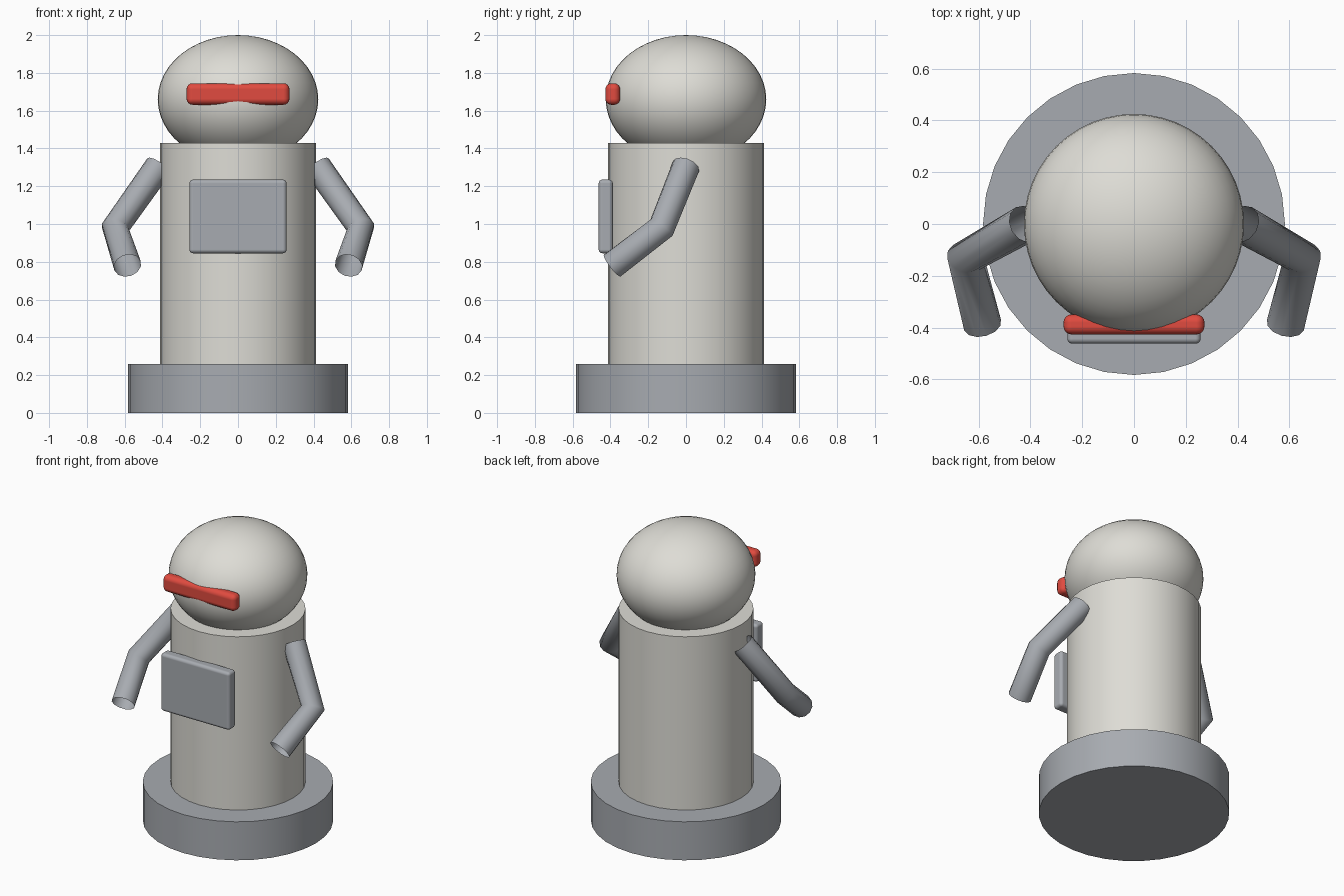
import bpy
import math

cube = bpy.data.objects.get("Cube")
if cube:
    bpy.data.objects.remove(cube, do_unlink=True)


def material(name, rgb):
    mat = bpy.data.materials.new(name)
    mat.use_nodes = True
    mat.diffuse_color = (*rgb, 1)
    mat.node_tree.nodes["Principled BSDF"].inputs["Base Color"].default_value = (*rgb, 1)
    return mat


shell = material("warm white shell", (0.73, 0.72, 0.67))
grey = material("cool grey metal", (0.39, 0.41, 0.44))
red = material("visor red", (0.75, 0.07, 0.05))


def finish(name, mat):
    obj = bpy.context.object
    obj.name = name
    obj.data.materials.append(mat)
    bpy.ops.object.transform_apply(location=False, rotation=False, scale=True)
    bpy.ops.object.shade_smooth_by_angle(angle=math.radians(35))
    return obj


def drum(name, mat, radius, bottom, top):
    bpy.ops.mesh.primitive_cylinder_add(vertices=32, radius=radius, depth=top - bottom,
                                        location=(0, 0, (bottom + top) / 2))
    return finish(name, mat)


def rounded_box(name, mat, size, location, radius):
    bpy.ops.mesh.primitive_cube_add(size=1, location=location)
    bpy.context.object.scale = size
    obj = finish(name, mat)
    bevel = obj.modifiers.new("rounded edges", "BEVEL")
    bevel.width = radius
    bevel.segments = 4
    # keep the rounding smooth
    obj.data.shade_smooth()
    bevel.harden_normals = True
    return obj


# Base and body
drum("base", grey, 0.583, 0, 0.26)
drum("body", shell, 0.413, 0.26, 1.43)

# Flattened head
bpy.ops.mesh.primitive_uv_sphere_add(segments=48, ring_count=24, radius=1, location=(0, 0, 1.66))
bpy.context.object.scale = (0.425, 0.425, 0.34)
finish("head", shell)

# Visor half sunk into the head, and the chest panel
rounded_box("visor", red, (0.545, 0.078, 0.114), (0, -0.388, 1.688), 0.032)
rounded_box("chest_panel", grey, (0.515, 0.075, 0.39), (0, -0.425, 1.04), 0.02)

# Open tube arms, bent at the elbow
for side, name in ((1, "left_arm"), (-1, "right_arm")):
    path = bpy.data.curves.new(name, "CURVE")
    path.dimensions = "3D"
    path.bevel_depth = 0.074
    path.bevel_resolution = 4
    spline = path.splines.new("POLY")
    joints = ((0.42, 0, 1.305), (0.65, -0.13, 0.98), (0.585, -0.39, 0.78))
    spline.points.add(len(joints) - 1)
    for point, (x, y, z) in zip(spline.points, joints):
        point.co = (side * x, y, z, 1)
    spline.use_smooth = True
    path.materials.append(grey)
    arm = bpy.data.objects.new(name, path)
    bpy.context.collection.objects.link(arm)
